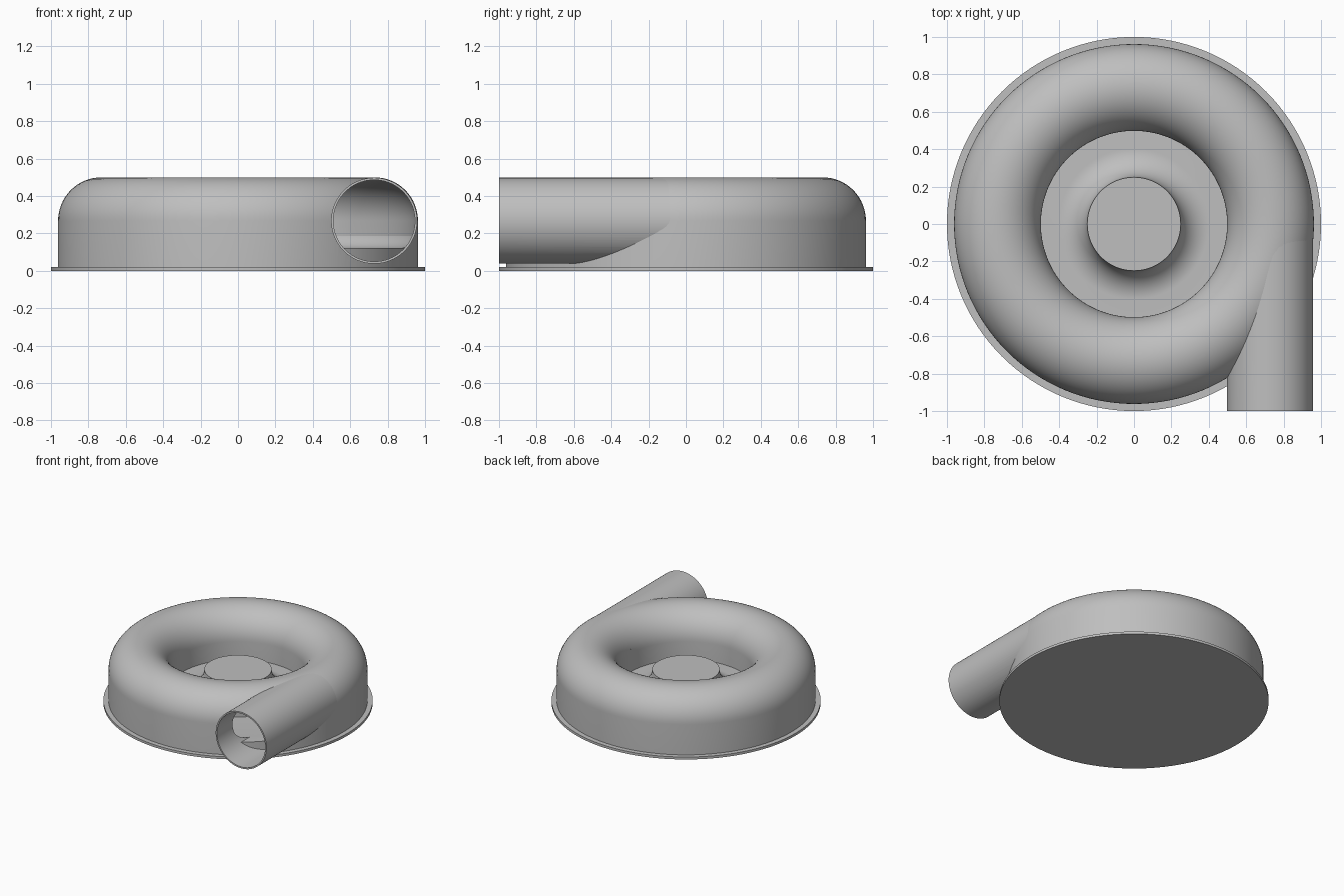
import bpy, bmesh
from math import cos, sin, pi, radians
from mathutils import Matrix, Vector

old = bpy.data.objects.get("Cube")
if old:
    bpy.data.objects.remove(old, do_unlink=True)

GREY = (0.52, 0.52, 0.52, 1)
mat = bpy.data.materials.new("plain grey")
mat.use_nodes = True
mat.diffuse_color = GREY
mat.node_tree.nodes["Principled BSDF"].inputs["Base Color"].default_value = GREY

RING, AXIS_Z = 0.73, 0.268      # centre of the channel section
TUBE, WALL = 0.232, 0.012       # channel radius and wall thickness
FLOOR = 0.12
PIPE_X, PIPE_R = 0.728, 0.23


def arc(cx, cz, r, a0, a1, n=20):
    angles = [radians(a0 + (a1 - a0) * i / n) for i in range(n + 1)]
    return [(cx + r * cos(a), cz + r * sin(a)) for a in angles]


def finish(name, bm):
    bmesh.ops.remove_doubles(bm, verts=bm.verts, dist=1e-5)
    bmesh.ops.recalc_face_normals(bm, faces=bm.faces)
    mesh = bpy.data.meshes.new(name)
    bm.to_mesh(mesh)
    bm.free()
    mesh.materials.append(mat)
    obj = bpy.data.objects.new(name, mesh)
    bpy.context.collection.objects.link(obj)
    return obj


def lathe(name, profile, closed=False, steps=128):
    """Turn a profile of (radius, height) points around z."""
    bm = bmesh.new()
    verts = [bm.verts.new((r, 0, z)) for r, z in profile]
    edges = [bm.edges.new(pair) for pair in zip(verts, verts[1:])]
    if closed:
        edges.append(bm.edges.new((verts[-1], verts[0])))
    bmesh.ops.spin(bm, geom=verts + edges, cent=(0, 0, 0), axis=(0, 0, 1),
                   angle=2 * pi, steps=steps)
    return finish(name, bm)


def rod(name, radius, y0, y1):
    """Solid cylinder along y on the outlet axis."""
    bm = bmesh.new()
    place = Matrix.Translation(Vector((PIPE_X, (y0 + y1) / 2, AXIS_Z))) @ Matrix.Rotation(pi / 2, 4, 'X')
    bmesh.ops.create_cone(bm, cap_ends=True, segments=96, radius1=radius,
                          radius2=radius, depth=y1 - y0, matrix=place)
    return finish(name, bm)


def select(obj):
    bpy.ops.object.select_all(action='DESELECT')
    obj.select_set(True)
    bpy.context.view_layer.objects.active = obj


def cut(obj, cutter):
    select(obj)
    mod = obj.modifiers.new("cut", 'BOOLEAN')
    mod.operation, mod.solver, mod.object = 'DIFFERENCE', 'EXACT', cutter
    bpy.ops.object.modifier_apply(modifier=mod.name)


def arch(r, z_out, z_in):
    """Half-round channel section with straight legs."""
    return [(RING + r, z_out)] + arc(RING, AXIS_Z, r, 0, 180, 32) + [(RING - r, z_in)]


# Base plate
base = lathe("base_plate", [(0, 0), (1, 0), (1, 0.02), (0, 0.02)])

# Floor with flared hub and rounded outer corner
hub_r, hub_z = 0.25, AXIS_Z + 0.005
flare = hub_z - FLOOR
rim = RING + TUBE - WALL / 2
floor = lathe("floor_and_hub",
              [(0, hub_z)] + arc(hub_r + flare, hub_z, flare, 180, 270)
              + arc(rim - 0.1, FLOOR + 0.1, 0.1, 270, 360, 10)
              + [(rim, 0.015), (0, 0.015)])

# Round housing shell
housing = lathe("housing", arch(TUBE, 0.01, FLOOR - 0.01)
                + arch(TUBE - WALL, 0.01, FLOOR - 0.01)[::-1], closed=True)

# Tangential outlet pipe
pipe = rod("outlet_pipe", PIPE_R, -1, 0)

# Cutters: bore of the pipe and channel of the housing
bore = rod("bore_cutter", PIPE_R - WALL, -1.1, 0.01)
channel = lathe("channel_cutter", arch(TUBE - WALL, -0.05, -0.05), closed=True)
cut(housing, bore)
cut(pipe, bore)
cut(pipe, channel)

# Open the floor's rounded corner where the pipe enters, above floor level
opening = rod("opening_cutter", PIPE_R - WALL, -1.1, 0)
bm = bmesh.new()
bm.from_mesh(opening.data)
bmesh.ops.bisect_plane(bm, geom=bm.verts[:] + bm.edges[:] + bm.faces[:],
                       plane_co=(0, 0, FLOOR + 0.001), plane_no=(0, 0, -1), clear_outer=True)
bmesh.ops.holes_fill(bm, edges=[e for e in bm.edges if e.is_boundary])
bmesh.ops.recalc_face_normals(bm, faces=bm.faces)
bm.to_mesh(opening.data)
bm.free()
cut(floor, opening)

for helper in (bore, channel, opening):
    bpy.data.objects.remove(helper, do_unlink=True)

# Smooth shading with crisp creases
for obj in (base, floor, housing, pipe):
    select(obj)
    bpy.ops.object.shade_smooth_by_angle(angle=radians(30))
